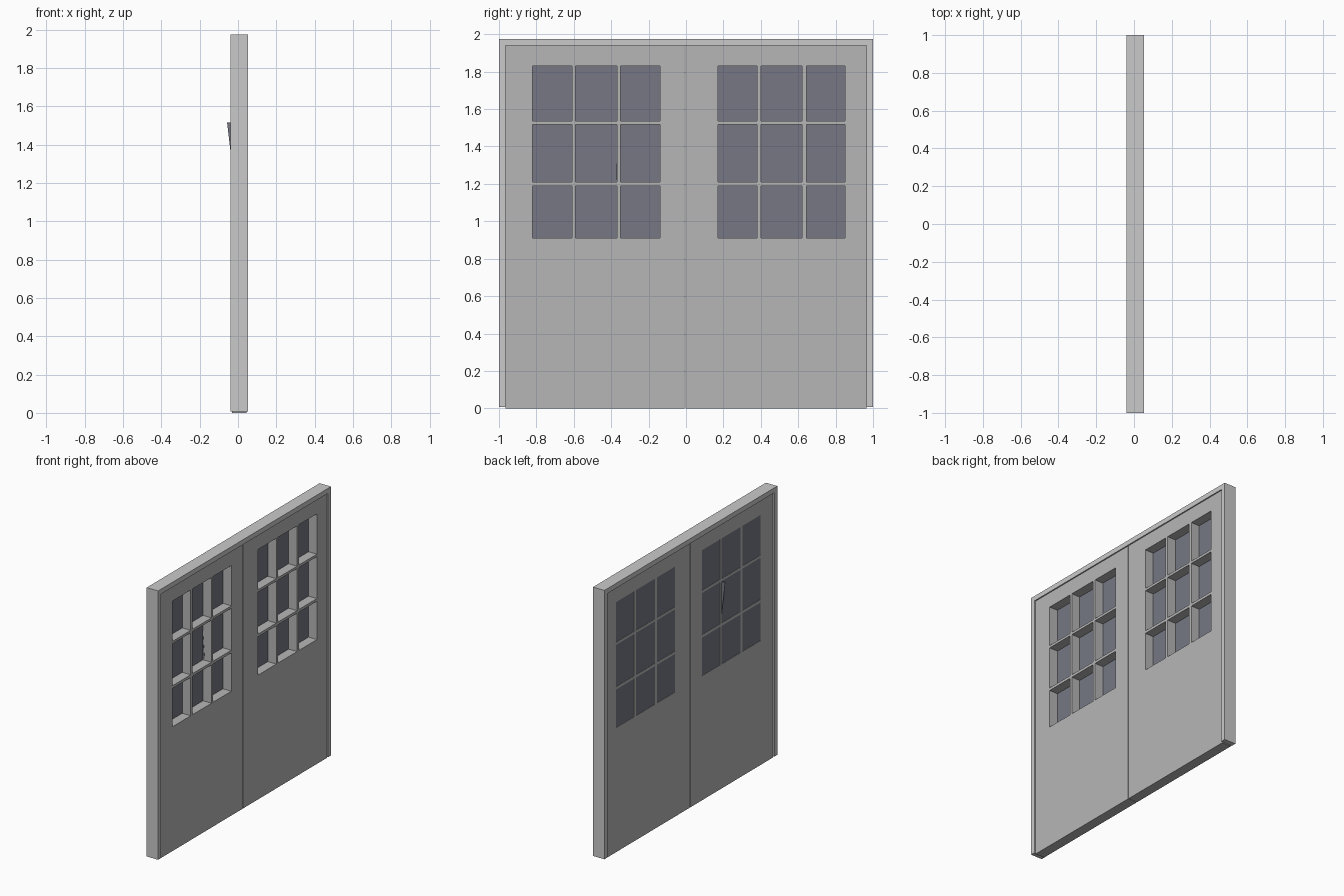
import bpy, bmesh

if "Cube" in bpy.data.objects:
    bpy.data.objects.remove(bpy.data.objects["Cube"])


def material(name, rgb):
    m = bpy.data.materials.new(name)
    m.diffuse_color = (*rgb, 1.0)
    m.use_nodes = True
    m.node_tree.nodes["Principled BSDF"].inputs["Base Color"].default_value = m.diffuse_color
    return m


FRAME = material("light grey frame", (0.59, 0.59, 0.59))
LEAF = material("mid grey door", (0.47, 0.47, 0.47))
GLASS = material("blue grey glass", (0.18, 0.187, 0.23))


def finish(name, bm, mat):
    bmesh.ops.recalc_face_normals(bm, faces=bm.faces)
    mesh = bpy.data.meshes.new(name)
    bm.to_mesh(mesh)
    bm.free()
    mesh.materials.append(mat)
    obj = bpy.data.objects.new(name, mesh)
    bpy.context.collection.objects.link(obj)
    return obj


def extrude_x(bm, x0, x1):
    """Thicken flat faces lying at x0 into a solid reaching x1."""
    res = bmesh.ops.extrude_face_region(bm, geom=bm.faces[:], use_keep_orig=True)
    verts = [g for g in res["geom"] if isinstance(g, bmesh.types.BMVert)]
    bmesh.ops.translate(bm, verts=verts, vec=(x1 - x0, 0, 0))


# Surrounding frame: an upside-down U profile
bm = bmesh.new()
X0, X1 = -0.039, 0.053
outline = [(-1, 0.007), (-1, 1.975), (1, 1.975), (1, 0.007),
           (0.965, 0.007), (0.965, 1.939), (-0.965, 1.939), (-0.965, 0.007)]
bm.faces.new([bm.verts.new((X0, y, z)) for y, z in outline])
extrude_x(bm, X0, X1)
finish("door_frame", bm, FRAME)

# Door leaves: a grid of cells with the window cells left open
L0, L1 = -0.030, 0.044
ROWS = [(0.91, 1.19), (1.21, 1.517), (1.535, 1.83)]


def door_leaf(name, y0, y1, cols):
    ys = [y0] + [v for c in cols for v in c] + [y1]
    zs = [0.0] + [v for r in ROWS for v in r] + [1.939]
    bm = bmesh.new()
    grid = [[bm.verts.new((L0, y, z)) for z in zs] for y in ys]
    for i in range(len(ys) - 1):
        for j in range(len(zs) - 1):
            if i % 2 and j % 2:
                continue
            bm.faces.new((grid[i][j], grid[i + 1][j],
                          grid[i + 1][j + 1], grid[i][j + 1]))
    extrude_x(bm, L0, L1)
    # merge coplanar cells into clean flat faces
    bmesh.ops.recalc_face_normals(bm, faces=bm.faces)
    bmesh.ops.dissolve_limit(bm, angle_limit=0.01, verts=bm.verts, edges=bm.edges)
    finish(name, bm, LEAF)

    # Thin glass panes near the back face
    bm = bmesh.new()
    for a, b in cols:
        for c, d in ROWS:
            bm.faces.new([bm.verts.new((L0 + 0.002, y, z))
                          for y, z in ((a, c), (b, c), (b, d), (a, d))])
    extrude_x(bm, L0 + 0.002, L0 + 0.006)
    finish(name + "_glass", bm, GLASS)


door_leaf("left_door", -0.965, -0.008,
          [(-0.82, -0.61), (-0.59, -0.37), (-0.35, -0.14)])
door_leaf("right_door", -0.003, 0.965,
          [(0.17, 0.38), (0.40, 0.62), (0.645, 0.85)])

# Loose sliver of glass poking out of the middle left pane
bm = bmesh.new()
tri = [(-0.057, 1.515), (-0.030, 1.515), (-0.010, 1.22), (-0.022, 1.22)]
bm.faces.new([bm.verts.new((x, -0.374, z)) for x, z in tri])
res = bmesh.ops.extrude_face_region(bm, geom=bm.faces[:], use_keep_orig=True)
bmesh.ops.translate(bm, vec=(0, 0.002, 0),
                    verts=[g for g in res["geom"] if isinstance(g, bmesh.types.BMVert)])
finish("glass_sliver", bm, GLASS)
